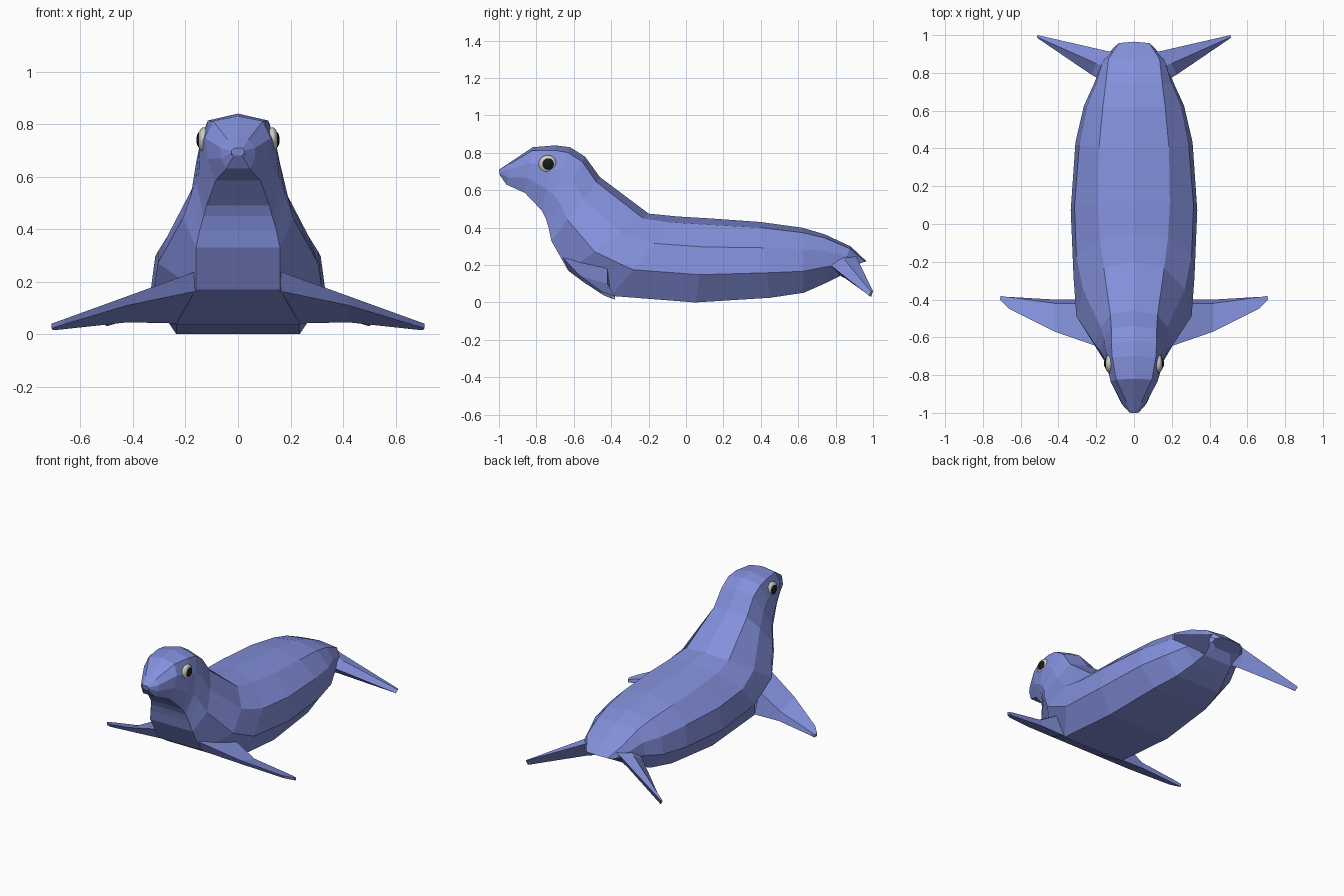
import bpy, bmesh
from mathutils import Vector


def material(name, color):
    m = bpy.data.materials.new(name)
    m.diffuse_color = (*color, 1)
    return m


SKIN = material("skin", (0.23, 0.28, 0.72))
WHITE = material("eye_white", (0.6, 0.6, 0.55))
BLACK = material("black", (0.01, 0.01, 0.01))


def finish(name, bm, mat, smooth=False):
    bmesh.ops.recalc_face_normals(bm, faces=bm.faces)
    for f in bm.faces:
        f.smooth = smooth
    me = bpy.data.meshes.new(name)
    bm.to_mesh(me)
    bm.free()
    ob = bpy.data.objects.new(name, me)
    bpy.context.collection.objects.link(ob)
    me.materials.append(mat)
    return ob


def loft(name, rings, mat):
    """Skin a list of closed rings and cap both ends."""
    bm = bmesh.new()
    loops = [[bm.verts.new(p) for p in r] for r in rings]
    n = len(loops[0])
    for a, b in zip(loops, loops[1:]):
        for i in range(n):
            j = (i + 1) % n
            bm.faces.new((a[i], a[j], b[j], b[i]))
    bm.faces.new(loops[0])
    bm.faces.new(loops[-1])
    return finish(name, bm, mat)


def ellipsoid(name, center, radii, mat):
    bm = bmesh.new()
    bmesh.ops.create_uvsphere(bm, u_segments=16, v_segments=10, radius=1)
    for v in bm.verts:
        v.co = Vector(center) + Vector(c * r for c, r in zip(v.co, radii))
    return finish(name, bm, mat, True)


# Body sections, nose to tail: top y,z / bottom y,z / half widths going down
SECTIONS = [
    (-1.0, .71, -.995, .68, .015, .025, .025, .015),
    (-.94, .75, -.96, .63, .04, .065, .065, .045),
    (-.82, .83, -.86, .585, .095, .125, .115, .085),
    (-.70, .84, -.77, .49, .115, .145, .15, .12),
    (-.62, .83, -.75, .45, .12, .15, .16, .13),
    (-.54, .78, -.735, .40, .12, .16, .18, .145),
    (-.46, .67, -.72, .33, .125, .175, .21, .16),
    (-.20, .475, -.63, .17, .16, .27, .305, .16),
    (-.05, .46, -.40, .035, .18, .305, .32, .235),
    (.12, .45, .05, .0, .19, .315, .335, .235),
    (.40, .43, .45, .025, .185, .29, .31, .21),
    (.62, .40, .63, .052, .165, .25, .265, .17),
    (.74, .365, .75, .105, .15, .2, .21, .13),
    (.88, .30, .82, .14, .135, .165, .17, .11),
    (.965, .22, .87, .19, .08, .11, .11, .06),
]
STEPS = (.075, .34, .67, 1.0)


def section(s):
    top, bottom = Vector((0, s[0], s[1])), Vector((0, s[2], s[3]))
    right = [top.lerp(bottom, t) + Vector((w, 0, 0)) for t, w in zip(STEPS, s[4:])]
    left = [Vector((-p.x, p.y, p.z)) for p in reversed(right)]
    return [top] + right + left


loft("body", [section(s) for s in SECTIONS], SKIN)

# Flipper sections, root to tip
FRONT = [
    [(.13, -.67, .25), (.13, -.63, .17), (.2, -.40, .04), (.25, -.42, .20)],
    [(.42, -.57, .145), (.42, -.55, .11), (.42, -.40, .045), (.42, -.42, .10)],
    [(.66, -.45, .058), (.66, -.44, .038), (.68, -.385, .017), (.68, -.385, .042)],
    [(.71, -.40, .04), (.71, -.40, .022), (.705, -.38, .015), (.705, -.38, .033)],
]
REAR = [
    [(.09, .91, .26), (.17, .84, .24), (.19, .77, .20), (.11, .83, .14)],
    [(.14, .915, .235), (.2, .85, .225), (.225, .79, .185), (.16, .85, .13)],
    [(.51, 1.0, .06), (.515, .99, .058), (.505, .98, .035), (.5, .99, .03)],
]

for side, k in (("right", 1), ("left", -1)):
    for name, rings in (("front_flipper_", FRONT), ("rear_flipper_", REAR)):
        loft(name + side, [[(x * k, y, z) for x, y, z in r] for r in rings], SKIN)
    # Eyes
    ellipsoid("eye_" + side, (.131 * k, -.74, .74), (.022, .048, .048), WHITE)
    ellipsoid("pupil_" + side, (.138 * k, -.738, .74), (.021, .035, .035), BLACK)

# Nose tip
loft("nose", [[(-.026, -.995, .685), (.026, -.995, .685), (0, -.998, .712)],
              [(-.035, -.975, .68), (.035, -.975, .68), (0, -.975, .72)]], BLACK)
